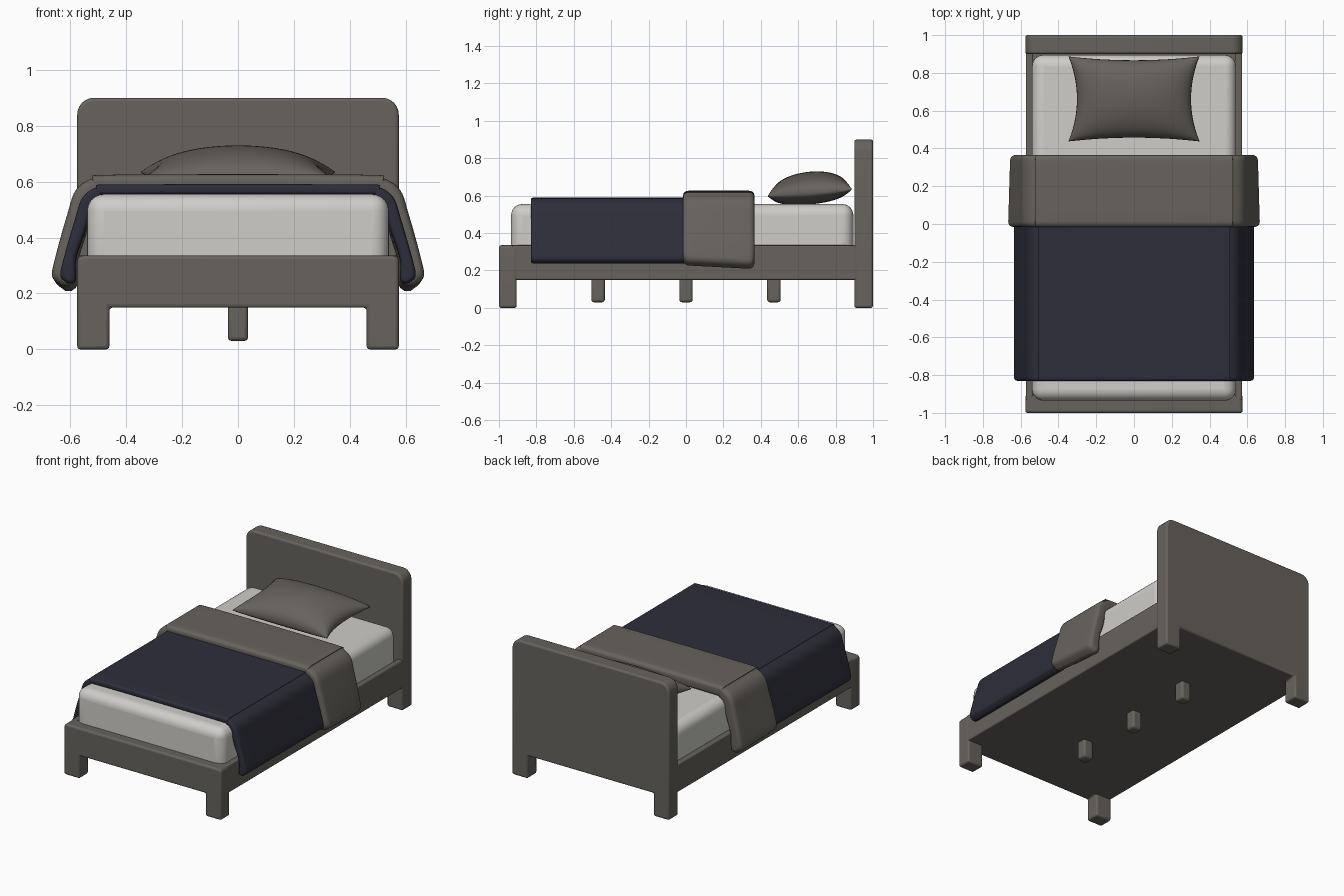
import bpy, bmesh, math
from mathutils import Vector

if "Cube" in bpy.data.objects:
    bpy.data.objects.remove(bpy.data.objects["Cube"])


def material(name, rgb):
    m = bpy.data.materials.new(name)
    m.diffuse_color = (*rgb, 1)
    m.use_nodes = True
    m.node_tree.nodes["Principled BSDF"].inputs["Base Color"].default_value = m.diffuse_color
    return m


GREY = material("warm grey", (0.135, 0.123, 0.108))
NAVY = material("dark navy", (0.026, 0.027, 0.041))
WHITE = material("off white", (0.62, 0.61, 0.58))


def finish(bm, name, mat, bevel=0, segs=3, angle=35):
    bmesh.ops.recalc_face_normals(bm, faces=bm.faces)
    me = bpy.data.meshes.new(name)
    bm.to_mesh(me)
    bm.free()
    ob = bpy.data.objects.new(name, me)
    bpy.context.collection.objects.link(ob)
    me.materials.append(mat)
    if bevel:
        b = ob.modifiers.new("bevel", 'BEVEL')
        b.width, b.segments, b.limit_method = bevel, segs, 'ANGLE'
        b.angle_limit = math.radians(40)
    bpy.ops.object.select_all(action='DESELECT')
    ob.select_set(True)
    bpy.context.view_layer.objects.active = ob
    bpy.ops.object.shade_smooth_by_angle(angle=math.radians(angle))
    return ob


def box(name, mat, x0, x1, y0, y1, z0, z1, bevel=0.01, segs=3):
    bm = bmesh.new()
    bmesh.ops.create_cube(bm, size=1)
    for v in bm.verts:
        v.co = Vector(((x0 + x1) / 2 + v.co.x * (x1 - x0),
                       (y0 + y1) / 2 + v.co.y * (y1 - y0),
                       (z0 + z1) / 2 + v.co.z * (z1 - z0)))
    return finish(bm, name, mat, bevel, segs)


def end_board(name, y0, y1, top, r):
    """Board with two legs, cut out underneath, rounded top corners."""
    half = [(0.46, 0.15), (0.46, 0.0), (0.575, 0.0)]
    half += [(0.575 - r + r * math.cos(a), top - r + r * math.sin(a))
             for a in (math.pi / 2 * i / 6 for i in range(7))]
    pts = half + [(-x, z) for x, z in reversed(half)]
    bm = bmesh.new()
    f = bm.faces.new([bm.verts.new((x, y0, z)) for x, z in pts])
    ext = bmesh.ops.extrude_face_region(bm, geom=[f])
    for v in ext["geom"]:
        if isinstance(v, bmesh.types.BMVert):
            v.co.y = y1
    return finish(bm, name, GREY, 0.012)


# frame
end_board("headboard", 0.9, 1.0, 0.9, 0.06)
end_board("footboard", -1.0, -0.905, 0.335, 0.02)
for s, side in ((1, "right"), (-1, "left")):
    xs = sorted((s * 0.535, s * 0.573))
    box(side + "_rail", GREY, *xs, -0.93, 0.93, 0.15, 0.335, 0.008)
box("base_panel", GREY, -0.55, 0.55, -0.93, 0.93, 0.15, 0.26, 0)
for i, y in enumerate((-0.47, 0.0, 0.47)):
    box(f"centre_leg_{i + 1}", GREY, -0.036, 0.036, y - 0.036, y + 0.036, 0.03, 0.18, 0.014)

# mattress
box("mattress", WHITE, -0.54, 0.54, -0.935, 0.895, 0.24, 0.555, 0.06, 6)


def curve(half, steps=5):
    """Catmull-Rom curve through a half profile mirrored about x = 0."""
    p = [Vector(q) for q in half]
    p += [Vector((-q.x, q.y)) for q in reversed(p)]
    p = [2 * p[0] - p[1]] + p + [2 * p[-1] - p[-2]]
    out = []
    for a, b, c, d in zip(p, p[1:], p[2:], p[3:]):
        for i in range(steps):
            t = i / steps
            out.append(0.5 * (2 * b + (c - a) * t + (2 * a - 5 * b + 4 * c - d) * t * t
                              + (3 * b - a - 3 * c + d) * t ** 3))
    return out + [p[-2]]


def cover(name, mat, outer, inner, y0, y1, r, lift, drop=0, narrow=0):
    """Thick draped cloth lofted along y with rounded ends."""
    o, n = curve(outer), curve(inner)
    arc = [math.pi / 2 * i / 5 for i in range(6)]
    stations = [(y0 + r * (1 - math.cos(a)), math.sin(a)) for a in arc]
    stations += [(y0 + r + (y1 - y0 - 2 * r) * i / 6, 1) for i in range(1, 6)]
    stations += [(y1 - r * (1 - math.cos(a)), math.sin(a)) for a in reversed(arc)]
    bm = bmesh.new()
    rings = []
    for y, s in stations:
        f = 0.4 + 0.6 * s
        t = (y - y0) / (y1 - y0)
        ring = []
        for q, other in list(zip(o, n)) + list(zip(n, o))[::-1]:
            mid = (q + other) / 2
            c = mid + (q - mid) * f
            low = max(0, min(1, (0.56 - c.y) / 0.33))
            z = c.y + low * (lift * (1 - s) - drop * t)
            ring.append(bm.verts.new((c.x * (1 - narrow * t * low), y, z)))
        rings.append(ring)
    m = len(rings[0])
    for a, b in zip(rings, rings[1:]):
        for i in range(m):
            bm.faces.new((a[i], a[(i + 1) % m], b[(i + 1) % m], b[i]))
    for ring in (rings[0], rings[-1]):
        for i in range(m // 2 - 1):
            bm.faces.new((ring[i], ring[i + 1], ring[m - 2 - i], ring[m - 1 - i]))
    return finish(bm, name, mat, angle=50)


# blanket and its folded-back band
inner = [(0.595, 0.236), (0.58, 0.25), (0.578, 0.33), (0.54, 0.44), (0.525, 0.51), (0.49, 0.545), (0.42, 0.553)]
cover("blanket", NAVY,
      [(0.61, 0.236), (0.635, 0.262), (0.625, 0.32), (0.582, 0.47), (0.555, 0.545), (0.50, 0.582), (0.42, 0.59)],
      inner, -0.83, 0.2, 0.02, 0.015)
cover("folded_band", GREY,
      [(0.63, 0.228), (0.665, 0.26), (0.657, 0.32), (0.612, 0.48), (0.58, 0.57), (0.52, 0.612), (0.43, 0.625)],
      [(0.605, 0.228), (0.585, 0.25)] + inner[2:], -0.015, 0.365, 0.03, 0.03, 0.02, 0.02)

# pillow: two puffed grids joined at the seam
bm = bmesh.new()
N = 28
for top in (1, -1):
    grid = []
    for i in range(N + 1):
        u = -math.cos(math.pi * i / N)
        row = []
        for j in range(N + 1):
            v = -math.cos(math.pi * j / N)
            x = 0.347 * u * (1 - 0.13 * (1 - v * v))
            y = 0.662 + 0.225 * v * (1 - 0.09 * (1 - u * u))
            puff = max(0, (1 - u * u) * (1 - v * v)) ** 0.42
            z = 0.615 + 0.018 * v + puff * (0.113 if top > 0 else -0.062)
            row.append(bm.verts.new((x, y, z)))
        grid.append(row)
    for i in range(N):
        for j in range(N):
            bm.faces.new((grid[i][j], grid[i + 1][j], grid[i + 1][j + 1], grid[i][j + 1]))
bmesh.ops.remove_doubles(bm, verts=bm.verts, dist=0.0005)
finish(bm, "pillow", GREY, angle=60)
